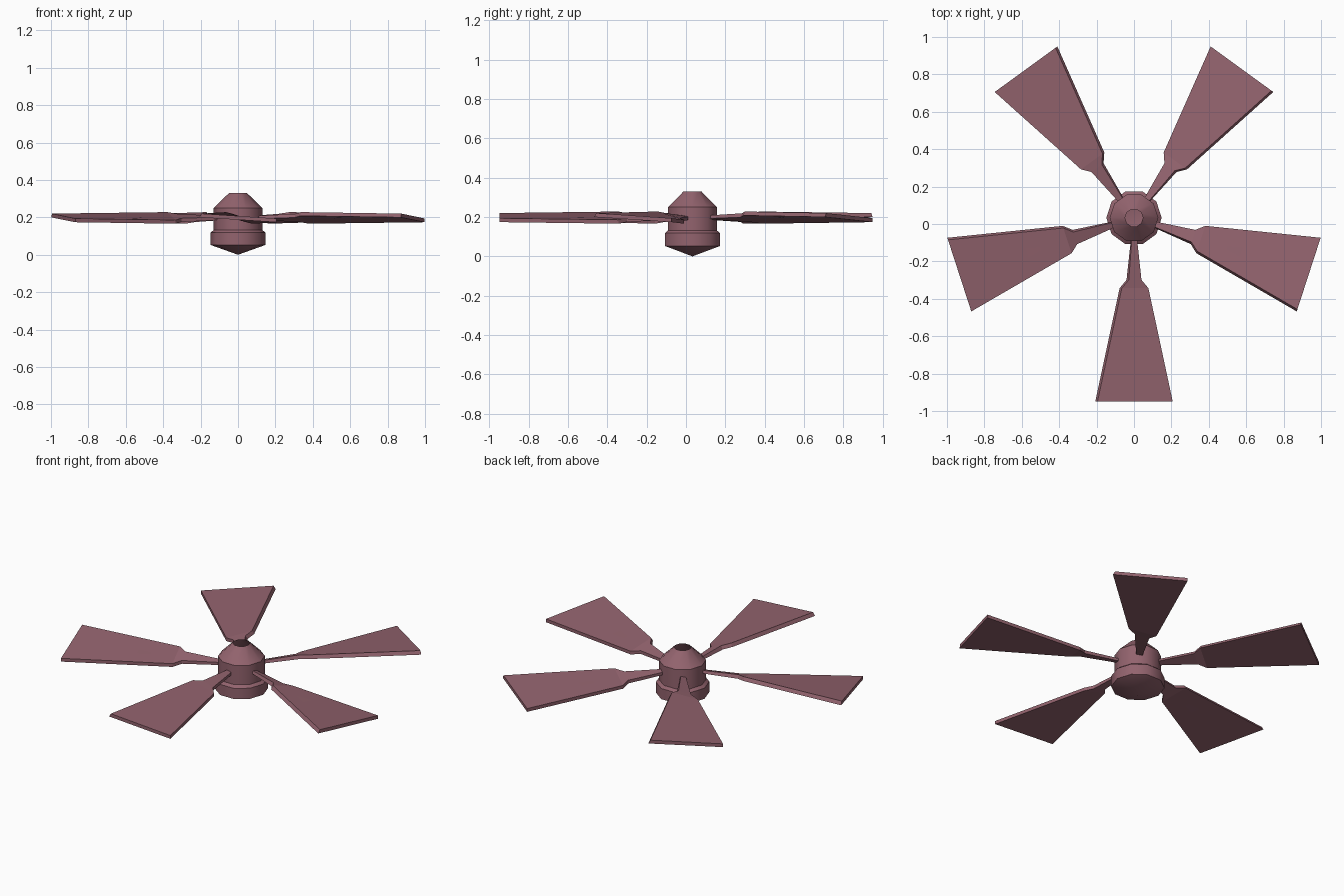
import bpy, bmesh, math

if "Cube" in bpy.data.objects:
    bpy.data.objects.remove(bpy.data.objects["Cube"])

CY = 0.033          # hub axis position in y
BLADE_Z = 0.197     # mid height of the blades

mat = bpy.data.materials.new("dusty mauve")
mat.diffuse_color = (0.29, 0.125, 0.155, 1)
mat.use_nodes = True
mat.node_tree.nodes["Principled BSDF"].inputs["Base Color"].default_value = mat.diffuse_color


def make_object(name, bm):
    bmesh.ops.recalc_face_normals(bm, faces=bm.faces)
    me = bpy.data.meshes.new(name)
    bm.to_mesh(me)
    bm.free()
    me.materials.append(mat)
    ob = bpy.data.objects.new(name, me)
    bpy.context.collection.objects.link(ob)
    return ob


# Hub: ten-sided turned shell, pointed below and open on top
SIDES = 10
profile = [(0.148, 0.053), (0.148, 0.118), (0.13, 0.132), (0.13, 0.25), (0.048, 0.33)]
bm = bmesh.new()
rings = [[bm.verts.new((r * math.cos(2 * math.pi * i / SIDES),
                        r * math.sin(2 * math.pi * i / SIDES), z))
          for i in range(SIDES)] for r, z in profile]
tip = bm.verts.new((0, 0, 0))
for i in range(SIDES):
    j = (i + 1) % SIDES
    bm.faces.new((tip, rings[0][j], rings[0][i]))
    for lo, hi in zip(rings, rings[1:]):
        bm.faces.new((lo[i], lo[j], hi[j], hi[i]))
hub = make_object("hub", bm)
hub.location = (0, CY, 0)
# smooth around the wall, sharp at the profile corners
for p in hub.data.polygons:
    p.use_smooth = True
bpy.context.view_layer.objects.active = hub
hub.select_set(True)
bpy.ops.object.shade_smooth_by_angle(angle=math.radians(38))
hub.select_set(False)


# Blades: stations of (radius, half width, rise of the leading edge)
stations = [(0.11, 0.016, 0.003), (0.332, 0.04, 0.012),
            (0.376, 0.077, 0.021), (0.982, 0.207, 0.013)]
HALF_T = 0.010
BEVEL = 0.012       # slanted leading edge


def blade(name, angle):
    bm = bmesh.new()
    loops = []
    for r, w, rise in stations:
        b = min(BEVEL, w * 0.3)
        t = HALF_T if w > 0.02 else 0.008
        # the blade points to -y, leading edge at -x is higher
        loops.append([bm.verts.new(c) for c in (
            (-w, -r, rise - t), (w, -r, -rise - t),
            (w, -r, -rise + t), (-w + b, -r, rise + t))])
    for a, c in zip(loops, loops[1:]):
        for i in range(4):
            j = (i + 1) % 4
            bm.faces.new((a[i], a[j], c[j], c[i]))
    bm.faces.new(loops[0])
    bm.faces.new(loops[-1])
    ob = make_object(name, bm)
    ob.location = (0, CY, BLADE_Z)
    ob.rotation_euler.z = angle


for k in range(5):
    blade(f"blade_{k + 1}", math.radians(72 * k))
